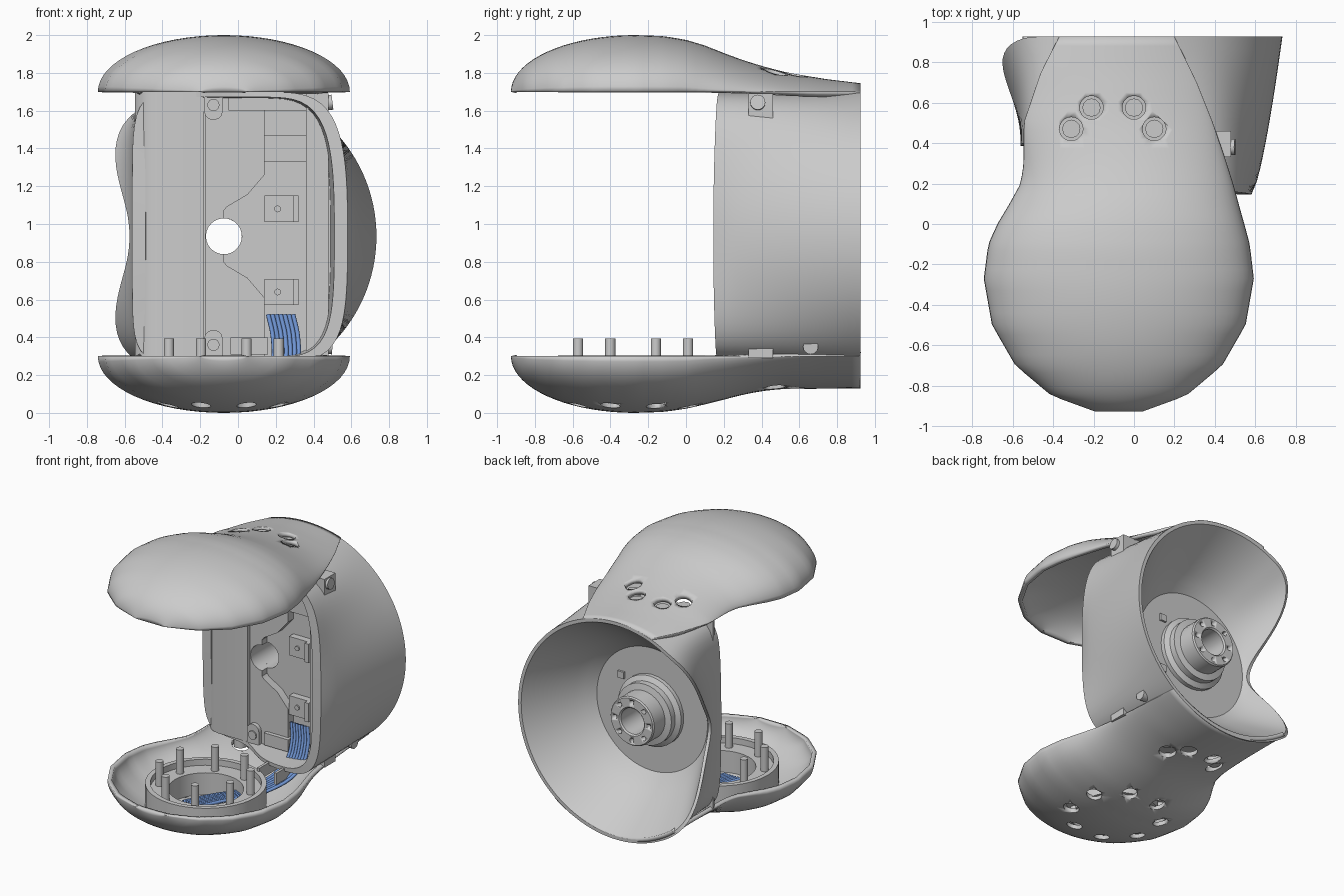
import bpy, bmesh, math
from mathutils import Vector, Matrix

if "Cube" in bpy.data.objects:
    bpy.data.objects.remove(bpy.data.objects["Cube"])

CX, CZ = -0.075, 0.935          # axis of the rear cup and hub
DY = -0.27                      # centre of the round caps


def finish(name, bm, angle=35, normals=True):
    if normals:
        bmesh.ops.recalc_face_normals(bm, faces=bm.faces)
    me = bpy.data.meshes.new(name)
    bm.to_mesh(me)
    bm.free()
    ob = bpy.data.objects.new(name, me)
    bpy.context.collection.objects.link(ob)
    bpy.ops.object.select_all(action='DESELECT')
    ob.select_set(True)
    bpy.context.view_layer.objects.active = ob
    bpy.ops.object.shade_smooth_by_angle(angle=math.radians(angle))
    return ob


def box(name, x, y, z):
    bm = bmesh.new()
    m = Matrix.Translation(((x[0]+x[1])/2, (y[0]+y[1])/2, (z[0]+z[1])/2))
    bmesh.ops.create_cube(bm, size=1, matrix=m @ Matrix.Diagonal((x[1]-x[0], y[1]-y[0], z[1]-z[0], 1)))
    return finish(name, bm)


def rods(name, rod_list, seg=20):
    """Cylinders given as (start, end, radius)."""
    bm = bmesh.new()
    for a, b, r in rod_list:
        a, b = Vector(a), Vector(b)
        rot = (b-a).to_track_quat('Z', 'Y').to_matrix().to_4x4()
        bmesh.ops.create_cone(bm, cap_ends=True, segments=seg, radius1=r, radius2=r,
                              depth=(b-a).length, matrix=Matrix.Translation((a+b)/2) @ rot)
    return finish(name, bm)


def loft(name, rings, angle=35):
    """Bridge equal-length rings, joining last to first."""
    bm = bmesh.new()
    vs = [[bm.verts.new(p) for p in r] for r in rings]
    n = len(vs[0])
    for k in range(len(vs)):
        a, b = vs[k], vs[(k+1) % len(vs)]
        for i in range(n):
            j = (i+1) % n
            bm.faces.new((a[i], a[j], b[j], b[i]))
    return finish(name, bm, angle)


def plate(name, pts, y0, y1):
    """Extrude an xz outline from y0 to y1."""
    bm = bmesh.new()
    f = bm.faces.new([bm.verts.new((x, y0, z)) for x, z in pts])
    bm.faces.new([bm.verts.new(v.co) for v in f.verts][::-1])
    bm.faces.ensure_lookup_table()
    g = bmesh.ops.extrude_face_region(bm, geom=[f])
    bmesh.ops.translate(bm, vec=(0, y1-y0, 0), verts=[v for v in g['geom'] if isinstance(v, bmesh.types.BMVert)])
    bmesh.ops.remove_doubles(bm, verts=bm.verts, dist=1e-5)
    return finish(name, bm)


def lerp_table(t, y):
    for (a, p), (b, q) in zip(t, t[1:]):
        if y <= b:
            return p + (q-p)*max(0, y-a)/(b-a)
    return t[-1][1]


# ---- caps: domed disc running back into a neck
front = [(DY - .667*math.cos(math.radians(d)), .667*math.sin(math.radians(d))) for d in (10, 30, 50, 70, 90)]
R_FRONT = [(y, CX+w) for y, w in front]
L_FRONT = [(y, CX-w) for y, w in front]


def cap(name, base, s, hs, left, right):
    left, right = L_FRONT+left, R_FRONT+right
    y0 = front[0][0]
    ys = [DY - (DY-y0)*math.cos(math.pi/2*k/18) for k in range(18)]
    ys += [DY + (0.925-DY)*k/26 for k in range(27)]
    bm = bmesh.new()
    n, rows = 32, []
    for y in ys:
        l, r = lerp_table(left, y), lerp_table(right, y)
        h = hs[0][1]*math.sqrt(max(0, 1-((y-DY)/(y0-DY))**2)) if y < DY else lerp_table(hs, y)
        e = .5 + .45*min(1, max(0, y/.7))
        row = []
        for i in range(n+1):
            u = math.cos(math.pi*i/n)
            row.append(bm.verts.new(((l+r)/2+u*(r-l)/2, y, base+s*h*max(0, 1-u*u)**e)))
        rows.append(row)
    for a, b in zip(rows, rows[1:]):
        for i in range(n):
            q = (a[i], b[i], b[i+1], a[i+1])
            bm.faces.new(q if s > 0 else q[::-1])
    ob = finish(name, bm, 40, normals=False)
    m = ob.modifiers.new('shell', 'SOLIDIFY')
    m.thickness, m.offset = .03, -1
    return ob


def cut(ob, cutter):
    m = ob.modifiers.new('holes', 'BOOLEAN')
    m.operation, m.object, m.solver = 'DIFFERENCE', cutter, 'EXACT'
    cutter.hide_render = True
    cutter.hide_set(True)


top = cap('top_cap', 1.7, 1,
          [(DY, .3), (-.12, .295), (0, .275), (.1, .245), (.2, .205), (.3, .168), (.4, .137), (.5, .11), (.6, .09), (.75, .066), (.925, .045)],
          [(-.1, -.72), (0, -.675), (.1, -.615), (.2, -.56), (.3, -.545), (.5, -.545), (.75, -.46), (.925, -.37)],
          [(-.1, .572), (0, .545), (.1, .517), (.2, .49), (.3, .458), (.5, .39), (.7, .31), (.925, .2)])
low = cap('bottom_cap', .3, -1,
          [(DY, .3), (-.12, .295), (0, .278), (.1, .255), (.2, .23), (.3, .204), (.4, .185), (.5, .174), (.925, .17)],
          [(-.1, -.72), (0, -.675), (.1, -.615), (.2, -.56), (.3, -.545), (.925, -.55)],
          [(-.1, .572), (0, .545), (.1, .517), (.2, .49), (.3, .475), (.925, .43)])

# ---- screw holes in the caps, with heads at the bottom of the necks' holes
neck = [(-.31, .47), (-.21, .575), (0, .575), (.1, .47)]
pegs = [(CX+.315*math.cos(math.radians(22.5+45*k)), -.28+.315*math.sin(math.radians(22.5+45*k))) for k in range(8)]
cut(top, rods('top_hole_cutter', [((x, y, 1.68), (x, y, 2.1), .058) for x, y in neck]))
cut(low, rods('bottom_hole_cutter', [((x, y, -.1), (x, y, .16), .052) for x, y in pegs] +
              [((x, y, -.1), (x, y, .29), .058) for x, y in neck]))
rods('neck_screws', [((x, y, 1.68), (x, y, 1.765), .045) for x, y in neck] +
     [((x, y, .19), (x, y, .25), .045) for x, y in neck], 12)

# ---- rear housing: boxy front opening flaring to a round cup with a scalloped left rim
N = 120
TH = [2*math.pi*i/N for i in range(N)]
FLOOR, PLANE = .505, .45        # cup floor and back of the front recess


def front_r(t, inset=0):
    c, s = math.cos(t), math.sin(t)
    b = (.765 if s > 0 else .67) - inset*.4
    a0, r = (.655 if c > 0 else .485) - inset, 0
    a = a0
    for _ in range(6):          # right side leans inwards towards its ends
        r = (abs(c/a)**7 + abs(s/b)**7)**(-1/7)
        if c > 0:
            a = a0 - .09*abs(r*s/.74)**3
    return r


def front_y(t):
    return .265 - .12*math.tanh(4*math.cos(t)) + .03*abs(math.sin(t))**3


def rim_t(t):
    d = abs(t-math.pi)/math.radians(60)
    return 1 - (.37*(1+math.cos(math.pi*d)) if d < 1 else 0)


def outer(t, k):
    k *= rim_t(t)
    e = k**(1.5 - .8*math.cos(t))
    f = front_r(t)
    return f+(.808-f)*e, front_y(t)+(.925-front_y(t))*k


def pt(t, r, y):
    return (CX+r*math.cos(t), y, CZ+r*math.sin(t))


rings = [[pt(t, .095, PLANE) for t in TH], [pt(t, front_r(t, .09), PLANE) for t in TH],
         [pt(t, front_r(t, .07), front_y(t)) for t in TH]]
rings += [[pt(t, *outer(t, k/12)) for t in TH] for k in range(13)]
for k in range(8, -1, -1):
    ring = []
    for t in TH:
        r, y = outer(t, 1)
        y = max(y, FLOOR+.01)
        ring.append(pt(t, .455+(r-.48)*(k/8)**.8, FLOOR+(y-FLOOR)*k/8))
    rings.append(ring)
rings.append([pt(t, .095, FLOOR) for t in TH])
loft('rear_housing', rings, angle=30)

# ---- hub in the cup: stepped tube with bolt circle
prof = [(.095, .49), (.26, .49), (.26, .535), (.225, .555), (.225, .6), (.18, .61), (.18, .735), (.172, .745), (.105, .745), (.095, .735)]
hub = loft('shaft_hub', [[pt(2*math.pi*i/32, r, y) for i in range(32)] for r, y in prof], angle=30)
ring8 = [math.pi/4*k for k in range(8)]
cut(hub, rods('hub_hole_cutter', [(pt(a, .14, .69), pt(a, .14, .8), .017) for a in ring8], 12))
for i, z in enumerate((1.13, .74)):
    box('cup_latch_%d' % i, (.15, .2), (.49, .52), (z-.025, z+.025))

# ---- inside of the front: panels, cover with funnel notch, clips
side = [(-.18, .37), (-.42, .37), (-.48, .385), (-.53, .42), (-.545, .46), (-.18, .46)]
bm = bmesh.new()
f = bm.faces.new([bm.verts.new((x, y, .29)) for x, y in side])
g = bmesh.ops.extrude_face_region(bm, geom=[f])['geom']
bmesh.ops.translate(bm, vec=(0, 0, 1.41), verts=[v for v in g if isinstance(v, bmesh.types.BMVert)])
bm.faces.new([v for v in bm.verts if v.co.z < .3]) if not f.is_valid else None
finish('left_panel', bm)
box('right_panel', (.36, .48), (.33, .46), (.29, 1.69))
arc = [(CX+.095*math.cos(math.radians(d)), CZ+.095*math.sin(math.radians(d))) for d in range(90, 271, 15)]
plate('centre_cover', [(-.175, .29), (.14, .29), (.14, .61), (.05, .715), (-.06, .78), (-.075, .8)] + arc[::-1] +
      [(-.075, 1.07), (-.06, 1.09), (.05, 1.155), (.14, 1.26), (.14, 1.7), (-.175, 1.7)], .39, .46)
for i, (z, s) in enumerate(((1.63, 1), (.36, -1))):
    end = [(-.13+.05*math.cos(math.radians(d)), z-s*(.03+.05*math.sin(math.radians(d)))) for d in range(0, 181, 30)]
    plate('cover_tab_%d' % i, [(-.08, z+s*.07)] + end + [(-.18, z+s*.07)], .36, .4)
    rods('tab_screw_%d' % i, [((-.13, .35, z), (-.13, .38, z), .032)], 16)
for i, z in enumerate((1.08, .64)):
    box('clip_%d' % i, (.14, .32), (.4, .46), (z-.07, z+.07))
    box('clip_lip_%d' % i, (.29, .32), (.37, .41), (z-.07, z+.07))
    rods('clip_pin_%d' % i, [((.21, .39, z), (.21, .44, z), .018)], 12)
box('upper_block', (.14, .36), (.41, .46), (1.33, 1.47))
box('upper_bridge', (-.05, .36), (.37, .46), (1.6, 1.69))
box('lower_bridge', (-.04, .16), (.36, .46), (.31, .4))

# ---- side screws
rods('side_screws', [((.38, .38, 1.63), (.5, .38, 1.645), .04), ((.36, .66, .36), (.5, .66, .35), .04)], 16)

# ---- mounting ring and pegs in the lower bowl
prof = [(.41, .09), (.41, .26), (.375, .26), (.375, .215), (.255, .215), (.255, .05), (.28, .05), (.28, .18), (.36, .18), (.36, .09)]
loft('bowl_ring', [[(CX+r*math.cos(2*math.pi*i/40), DY+r*math.sin(2*math.pi*i/40), z) for i in range(40)]
                   for r, z in prof])
rods('bowl_pegs', [((x, y, .14), (x, y, .395), .027) for x, y in pegs])
for i, x in enumerate((.1, .24)):
    box('cable_guide_%d' % i, (x, x+.02), (.08, .28), (.2, .285))

# ---- blue cable bundle
mat = bpy.data.materials.new('cable_blue')
mat.diffuse_color = (.16, .3, .65, 1)
mat.use_nodes = True
mat.node_tree.nodes["Principled BSDF"].inputs["Base Color"].default_value = mat.diffuse_color
cu = bpy.data.curves.new('cable_bundle', 'CURVE')
cu.dimensions, cu.bevel_depth, cu.bevel_resolution, cu.resolution_u = '3D', .012, 2, 6
for k in range(7):
    x = .16 + .022*k
    path = [(x, .4, .52), (x+.025, .37, .4), (x+.02, .29, .26), (x-.1, .06, .14), (x-.28, -.2, .12), (x-.36, -.36, .12)]
    sp = cu.splines.new('BEZIER')
    sp.bezier_points.add(len(path)-1)
    for p, co in zip(sp.bezier_points, path):
        p.co = co
        p.handle_left_type = p.handle_right_type = 'AUTO'
cu.materials.append(mat)
bpy.context.collection.objects.link(bpy.data.objects.new('cable_bundle', cu))
